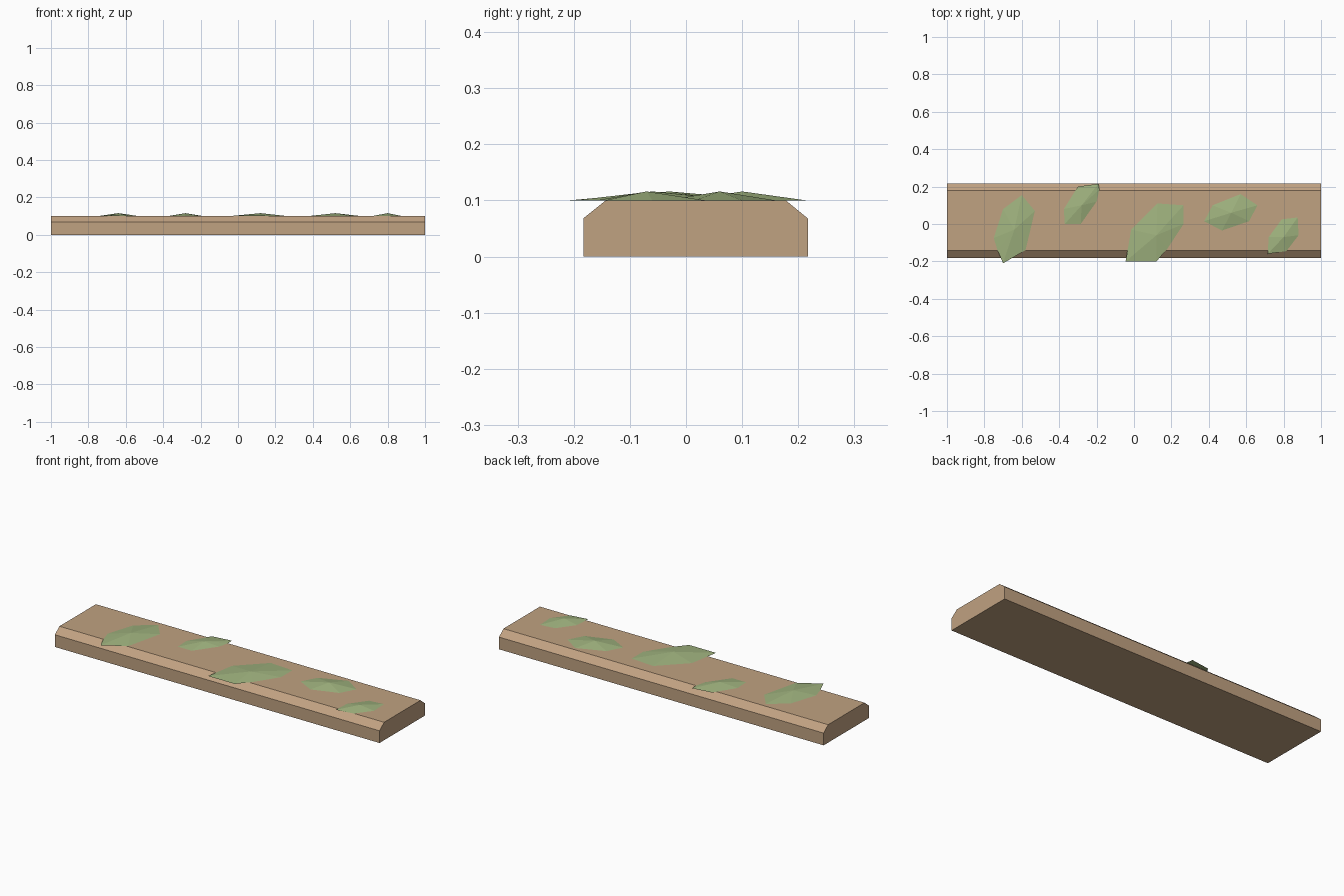
import bpy
import bmesh

cube = bpy.data.objects.get("Cube")
if cube:
    bpy.data.objects.remove(cube, do_unlink=True)


def make_material(name, colour):
    mat = bpy.data.materials.new(name)
    mat.use_nodes = True
    mat.diffuse_color = (*colour, 1)
    shader = next(n for n in mat.node_tree.nodes if n.type == "BSDF_PRINCIPLED")
    shader.inputs["Base Color"].default_value = (*colour, 1)
    shader.inputs["Roughness"].default_value = 0.9
    return mat


def finish(name, bm, mat):
    bmesh.ops.recalc_face_normals(bm, faces=bm.faces)
    mesh = bpy.data.meshes.new(name)
    bm.to_mesh(mesh)
    bm.free()
    mesh.materials.append(mat)
    obj = bpy.data.objects.new(name, mesh)
    bpy.context.collection.objects.link(obj)
    return obj


wood = make_material("tan wood", (0.53, 0.36, 0.22))
moss = make_material("moss green", (0.35, 0.45, 0.21))

TOP = 0.1
PEAK = 0.116


# Plank: chamfered profile extruded along its length
def make_plank(name, profile):
    bm = bmesh.new()
    end = bm.faces.new([bm.verts.new((-1, y, z)) for y, z in profile])
    result = bmesh.ops.extrude_face_region(bm, geom=[end], use_keep_orig=True)
    moved = [v for v in result["geom"] if isinstance(v, bmesh.types.BMVert)]
    bmesh.ops.translate(bm, verts=moved, vec=(2, 0, 0))
    return finish(name, bm, wood)


# Moss patch: shallow faceted mound rising from an irregular outline
def make_moss(name, peak, outline):
    bm = bmesh.new()
    rim = [bm.verts.new((x, y, TOP)) for x, y in outline]
    apex = bm.verts.new((*peak, PEAK))
    for a, b in zip(rim, rim[1:] + rim[:1]):
        bm.faces.new((a, b, apex))
    bm.faces.new(rim[::-1])
    return finish(name, bm, moss)


make_plank("plank", [(-0.183, 0), (0.217, 0), (0.217, 0.068),
                     (0.178, TOP), (-0.143, TOP), (-0.183, 0.068)])

make_moss("moss_far_right", (-0.64, -0.03),
          [(-0.6, 0.155), (-0.7, 0.08), (-0.75, -0.075), (-0.73, -0.14),
           (-0.7, -0.21), (-0.58, -0.14), (-0.53, 0.07)])
make_moss("moss_back_edge", (-0.28, 0.1),
          [(-0.3, 0.2), (-0.375, 0.08), (-0.37, 0), (-0.285, 0),
           (-0.2, 0.12), (-0.185, 0.185), (-0.19, 0.215)])
make_moss("moss_middle", (0.12, -0.06),
          [(-0.045, -0.2), (0.12, -0.2), (0.18, -0.13), (0.265, 0),
           (0.265, 0.1), (0.125, 0.11), (-0.015, -0.03)])
make_moss("moss_left", (0.52, 0.06),
          [(0.375, 0.015), (0.47, -0.035), (0.615, 0.015),
           (0.66, 0.1), (0.57, 0.16), (0.42, 0.1)])
make_moss("moss_far_left", (0.8, -0.07),
          [(0.715, -0.16), (0.815, -0.145), (0.88, -0.06),
           (0.875, 0.035), (0.79, 0.025), (0.72, -0.07)])
